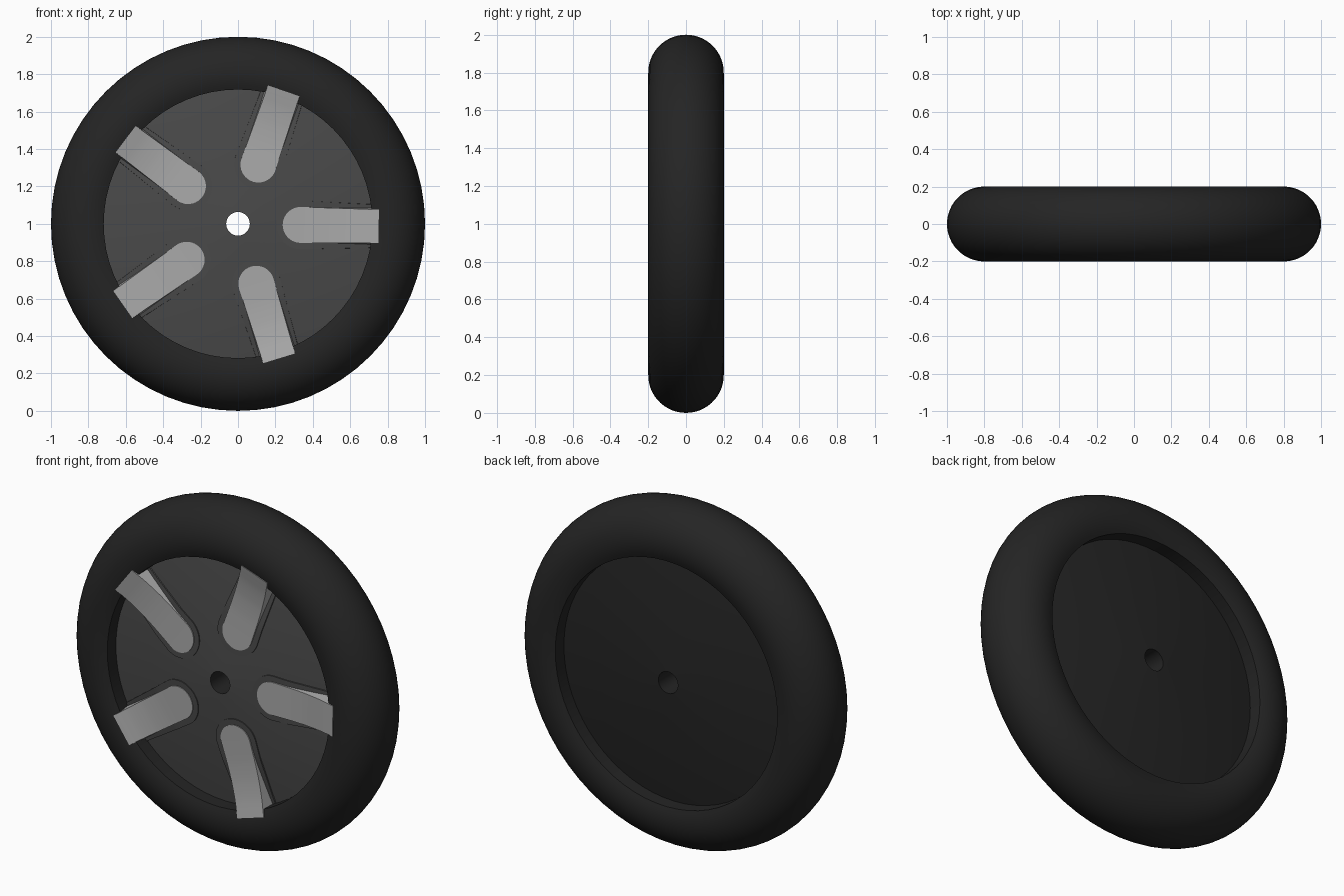
import bpy, bmesh, math

if "Cube" in bpy.data.objects:
    bpy.data.objects.remove(bpy.data.objects["Cube"])


def material(name, v):
    m = bpy.data.materials.new(name)
    m.diffuse_color = (v, v, v, 1)
    m.use_nodes = True
    m.node_tree.nodes["Principled BSDF"].inputs["Base Color"].default_value = m.diffuse_color
    return m


RUBBER = material("black rubber", 0.018)
HUB = material("dark grey metal", 0.068)
SPOKE = material("light grey metal", 0.40)
SEG = 64


def finish(name, bm, mats, angle):
    bmesh.ops.recalc_face_normals(bm, faces=bm.faces)
    me = bpy.data.meshes.new(name)
    bm.to_mesh(me)
    bm.free()
    ob = bpy.data.objects.new(name, me)
    bpy.context.collection.objects.link(ob)
    for m in mats:
        me.materials.append(m)
    bpy.ops.object.select_all(action='DESELECT')
    ob.select_set(True)
    bpy.context.view_layer.objects.active = ob
    bpy.ops.object.shade_smooth_by_angle(angle=math.radians(angle))
    return ob


def lathe(name, profile, mats, angle):
    """Turn a closed (radius, y) loop round the axle."""
    bm = bmesh.new()
    rings = []
    for i in range(SEG):
        a = math.tau * i / SEG
        rings.append([bm.verts.new((r * math.cos(a), y, 1 + r * math.sin(a))) for r, y in profile])
    n = len(profile)
    for i in range(SEG):
        p, q = rings[i], rings[(i + 1) % SEG]
        for j in range(n):
            k = (j + 1) % n
            bm.faces.new((p[j], p[k], q[k], q[j]))
    return finish(name, bm, mats, angle)


def interp(points, r):
    for (r0, y0), (r1, y1) in zip(points, points[1:]):
        if r <= r1:
            return y0 + (y1 - y0) * (r - r0) / (r1 - r0)
    return points[-1][1]


def tongue(name, turn, rad, end, half_end, top, flare, mat):
    """Radial bar with a round inner end, top height given by top(r)."""
    centre = 0.335
    stations = [(centre - rad * math.cos(t), max(rad * math.sin(t), 0.002))
                for t in (math.pi / 2 * i / 10 for i in range(11))]
    for i in range(1, 13):
        f = i / 12
        stations.append((centre + (end - centre) * f, rad + (half_end - rad) * f))
    c, s = math.cos(turn), math.sin(turn)
    bm = bmesh.new()
    rows = []
    for u, w in stations:
        y = top(u)
        wide = w + flare * max(0, (u - 0.3) / 0.45)
        rows.append([bm.verts.new((u * c - v * s, h, 1 + u * s + v * c))
                     for v, h in ((-wide, -0.08), (-w, y), (w, y), (wide, -0.08))])
    for p, q in zip(rows, rows[1:]):
        for j in range(4):
            k = (j + 1) % 4
            bm.faces.new((p[j], p[k], q[k], q[j]))
    bm.faces.new(rows[0])
    bm.faces.new(rows[-1])
    return finish(name, bm, [mat], 30)


# Tyre: round section with a straight inner bore
a0 = math.acos(-0.082 / 0.2)
profile = [(0.8 + 0.2 * math.cos(-a0 + 2 * a0 * i / 32), 0.2 * math.sin(-a0 + 2 * a0 * i / 32))
           for i in range(33)]
lathe("tyre", profile, [RUBBER], 35)

# Hub: shallow cone on both sides with an axle hole; grey on the front only
face = [(0.063, 0.165), (0.44, 0.147), (0.725, 0.102)]
hub = lathe("hub_disc", [(r, -y) for r, y in face] + face[::-1], [RUBBER, HUB], 30)
for p in hub.data.polygons:
    p.material_index = 1 if p.normal.y < -0.5 else 0

# Five spokes, each on a thin raised border
spoke_top = [(0.24, -0.166), (0.34, -0.163), (0.46, -0.161), (0.56, -0.165),
             (0.66, -0.178), (0.75, -0.199)]
for i in range(5):
    turn = math.radians(-1 + 72 * i)
    tongue(f"spoke_border_{i + 1}", turn, 0.13, 0.72, 0.115,
           lambda r: -interp(face, r) - 0.005, 0.006, HUB)
    tongue(f"spoke_{i + 1}", turn, 0.096, 0.752, 0.089,
           lambda r: interp(spoke_top, r), 0.012, SPOKE)
